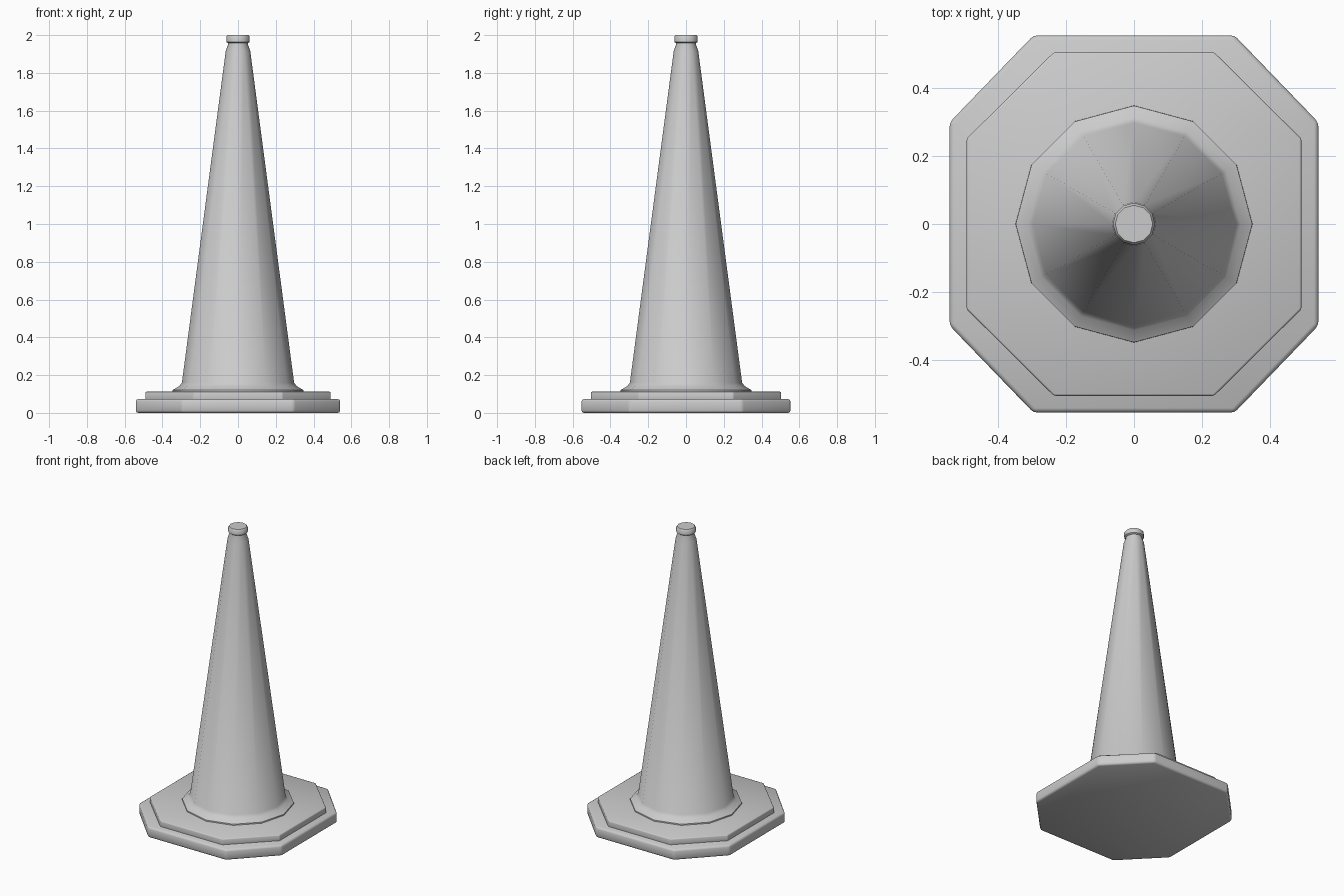
import bpy, bmesh, math

if "Cube" in bpy.data.objects:
    bpy.data.objects.remove(bpy.data.objects["Cube"])


def finish(name, bm, angle):
    bmesh.ops.recalc_face_normals(bm, faces=bm.faces[:])
    mesh = bpy.data.meshes.new(name)
    bm.to_mesh(mesh)
    bm.free()
    obj = bpy.data.objects.new(name, mesh)
    bpy.context.collection.objects.link(obj)
    bpy.ops.object.select_all(action='DESELECT')
    obj.select_set(True)
    bpy.context.view_layer.objects.active = obj
    bpy.ops.object.shade_smooth_by_angle(angle=math.radians(angle))
    return obj


def octagon_slab(name, x, y, cx, cy, z0, z1, bevel):
    """Octagon with half sizes x, y and corner points at (cx, y) and (x, cy)."""
    bm = bmesh.new()
    outline = [(x, -cy), (x, cy), (cx, y), (-cx, y),
               (-x, cy), (-x, -cy), (-cx, -y), (cx, -y)]
    face = bm.faces.new([bm.verts.new((px, py, z0)) for px, py in outline])
    ext = bmesh.ops.extrude_face_region(bm, geom=[face], use_keep_orig=True)
    top = [v for v in ext['geom'] if isinstance(v, bmesh.types.BMVert)]
    bmesh.ops.translate(bm, verts=top, vec=(0, 0, z1 - z0))
    bmesh.ops.recalc_face_normals(bm, faces=bm.faces[:])
    bmesh.ops.bevel(bm, geom=bm.edges[:], offset=bevel, segments=2,
                    profile=0.5, affect='EDGES', clamp_overlap=True)
    return finish(name, bm, 50)


def lathe(name, profile, sides=12):
    """Revolve (radius, z) points and cap both ends."""
    bm = bmesh.new()
    rings = []
    for r, z in profile:
        rings.append([bm.verts.new((r * math.cos(math.tau * i / sides),
                                    r * math.sin(math.tau * i / sides), z))
                      for i in range(sides)])
    for a, b in zip(rings, rings[1:]):
        for i in range(sides):
            j = (i + 1) % sides
            bm.faces.new((a[i], a[j], b[j], b[i]))
    bm.faces.new(rings[0][::-1])
    bm.faces.new(rings[-1])
    return finish(name, bm, 50)


# Two-tier octagonal foot
octagon_slab("base_slab", 0.541, 0.553, 0.295, 0.298, 0.0, 0.073, 0.013)
octagon_slab("base_upper_tier", 0.491, 0.504, 0.235, 0.25, 0.06, 0.112, 0.006)

# Tapered body with flared foot, shoulder and narrow neck
lathe("cone_body", [(0.348, 0.105), (0.347, 0.120), (0.312, 0.141), (0.297, 0.160),
                    (0.065, 1.915), (0.053, 1.950), (0.053, 1.965)])

# Rounded rim on the tip
lathe("tip_cap", [(0.053, 1.957), (0.062, 1.964), (0.062, 1.991), (0.055, 2.0)])
